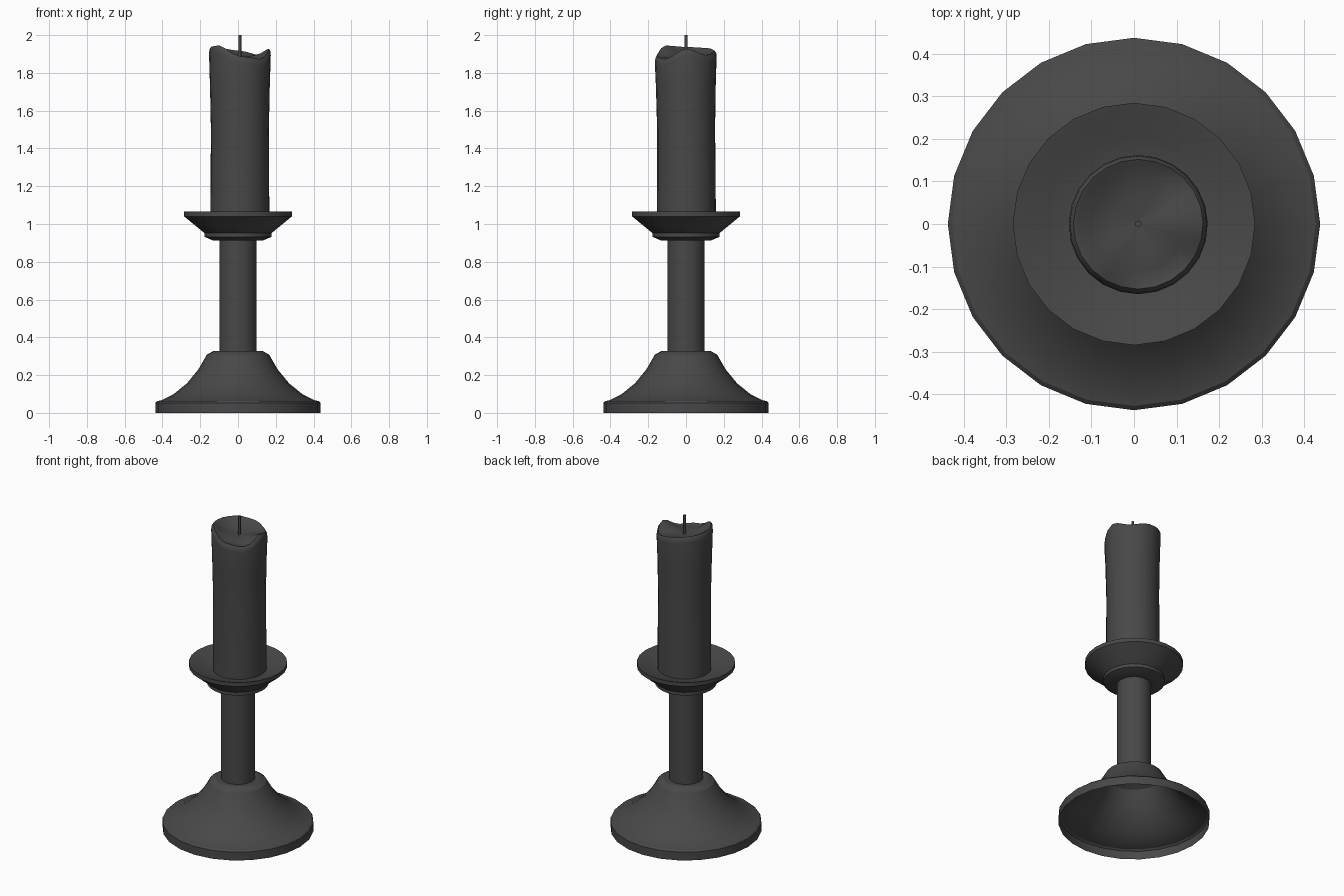
import bpy, math

if "Cube" in bpy.data.objects:
    bpy.data.objects.remove(bpy.data.objects["Cube"])

SIDES = 24

# Dark grey, shared by all parts
dark = bpy.data.materials.new("dark_grey")
dark.diffuse_color = (0.065, 0.065, 0.065, 1.0)
dark.use_nodes = True
dark.node_tree.nodes["Principled BSDF"].inputs["Base Color"].default_value = dark.diffuse_color


def make_object(name, verts, faces, smooth_angle):
    mesh = bpy.data.meshes.new(name)
    mesh.from_pydata(verts, [], faces)
    mesh.materials.append(dark)
    mesh.update()
    obj = bpy.data.objects.new(name, mesh)
    bpy.context.collection.objects.link(obj)
    bpy.ops.object.select_all(action='DESELECT')
    obj.select_set(True)
    bpy.context.view_layer.objects.active = obj
    bpy.ops.object.shade_smooth_by_angle(angle=math.radians(smooth_angle))
    return obj


def skin(name, rings, cap_start=False, cap_end=False, smooth_angle=25):
    """Join equal-length rings of points, listed from bottom to top, into one surface."""
    n = len(rings[0])
    verts = [p for ring in rings for p in ring]
    faces = [(k * n + i, k * n + (i + 1) % n, (k + 1) * n + (i + 1) % n, (k + 1) * n + i)
             for k in range(len(rings) - 1) for i in range(n)]
    if cap_start:
        faces.append(tuple(reversed(range(n))))
    if cap_end:
        faces.append(tuple(range(len(verts) - n, len(verts))))
    return make_object(name, verts, faces, smooth_angle)


def circle(r, z, n=SIDES, cx=0.0, cy=0.0):
    return [(cx + r * math.cos(2 * math.pi * i / n), cy + r * math.sin(2 * math.pi * i / n), z)
            for i in range(n)]


def lathe(name, profile, **caps):
    return skin(name, [circle(r, z) for r, z in profile], **caps)


# Bell-shaped foot, open underneath
lathe("foot", [(0.438, 0.0), (0.438, 0.053), (0.428, 0.062), (0.405, 0.067), (0.34, 0.100),
               (0.27, 0.157), (0.21, 0.23), (0.165, 0.308), (0.13, 0.328), (0.098, 0.328)],
      cap_end=True)

# Straight stem
lathe("stem", [(0.099, 0.328), (0.099, 0.915)])

# Collar and drip dish
lathe("drip_dish", [(0.098, 0.912), (0.13, 0.912), (0.178, 0.932), (0.178, 0.953),
                    (0.185, 0.958), (0.285, 1.04), (0.285, 1.065), (0.27, 1.061),
                    (0.21, 1.038), (0.14, 1.022)], cap_end=True)

# Candle: melted rim heights every 45 degrees, starting at +x
RIM = [1.928, 1.893, 1.917, 1.932, 1.937, 1.945, 1.888, 1.873]
CX, CY = 0.01, 0.002


def rim_height(a):
    t = (a / (math.pi / 4)) % 8
    i = int(t)
    f = t - i
    f = f * f * (3 - 2 * f)
    return RIM[i] * (1 - f) + RIM[(i + 1) % 8] * f


def candle_ring(r, z=None, drop=0.0, swell=0.0, blend=0.0):
    pts = []
    for i in range(SIDES):
        a = 2 * math.pi * i / SIDES
        rr = r + swell * (0.5 - 0.5 * math.sin(a))
        h = rim_height(a) - drop if z is None else z
        if blend:
            h = h * (1 - blend) + 1.885 * blend
        pts.append((CX + rr * math.cos(a), CY + rr * math.sin(a), h))
    return pts


skin("candle", [candle_ring(0.156, z=1.015), candle_ring(0.155, z=1.25),
                candle_ring(0.152, z=1.5, swell=0.003), candle_ring(0.155, z=1.72, swell=0.006),
                candle_ring(0.160, drop=0.035, swell=0.007),
                candle_ring(0.158, drop=0.012, swell=0.006),
                candle_ring(0.150, swell=0.005), candle_ring(0.138, drop=0.006, swell=0.003),
                candle_ring(0.11, drop=0.006, blend=0.5),
                candle_ring(0.065, blend=0.85), candle_ring(0.008, z=1.882)],
     cap_start=True, cap_end=True, smooth_angle=65)

# Wick
skin("wick", [circle(0.008, 1.87, 8, CX), circle(0.008, 2.0, 8, CX)],
     cap_start=True, cap_end=True, smooth_angle=50)
